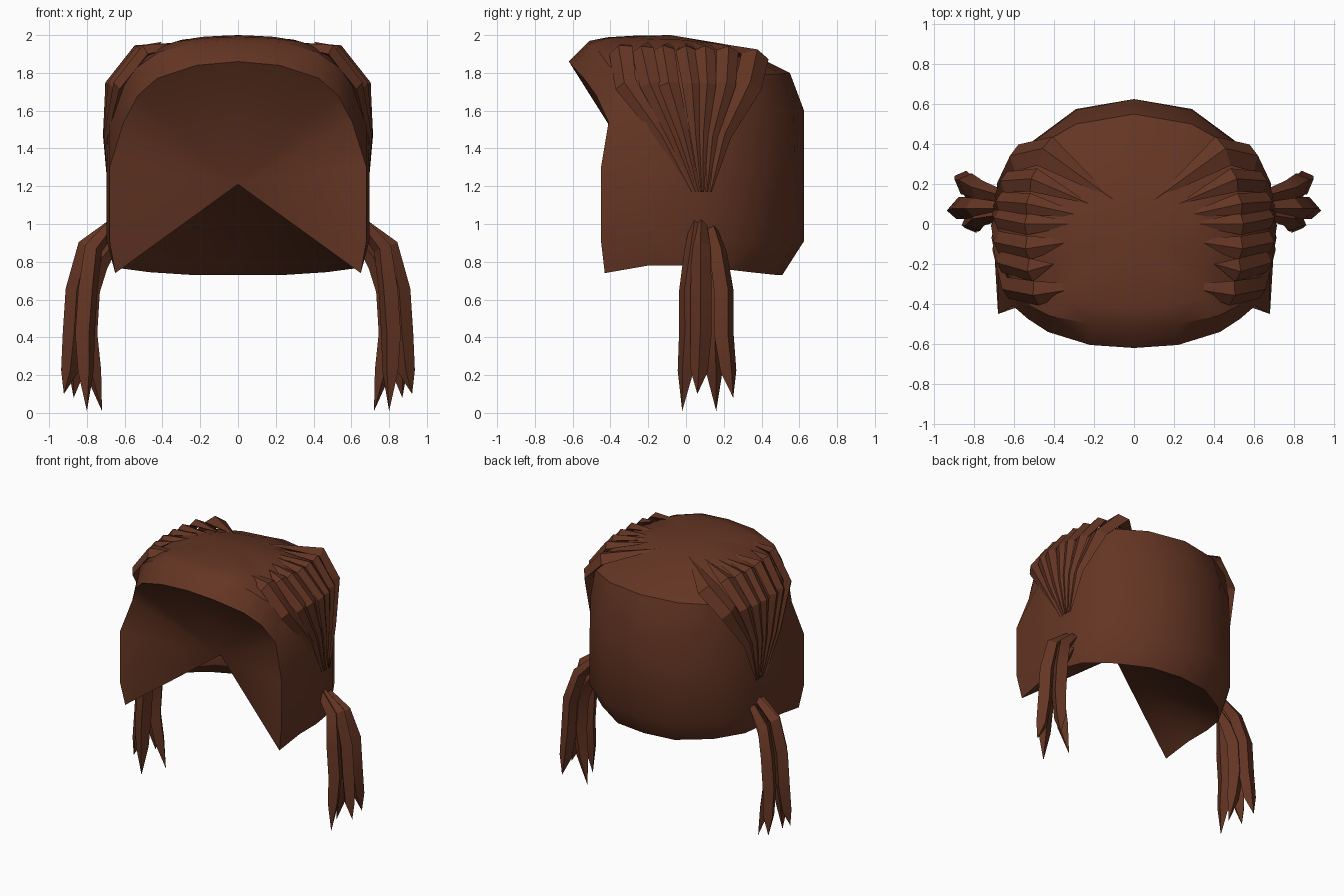
import bpy, bmesh, math
from mathutils import Vector

if "Cube" in bpy.data.objects:
    bpy.data.objects.remove(bpy.data.objects["Cube"])

brown = bpy.data.materials.new("dark_brown_hair")
brown.diffuse_color = (0.128, 0.036, 0.017, 1)
brown.use_nodes = True
brown.node_tree.nodes["Principled BSDF"].inputs["Base Color"].default_value = brown.diffuse_color


def finish(name, bm, angle=35):
    """Turn a right-hand half into a mirrored, shaded object."""
    bmesh.ops.remove_doubles(bm, verts=bm.verts, dist=0.0005)
    me = bpy.data.meshes.new(name)
    bm.to_mesh(me)
    bm.free()
    me.materials.append(brown)
    ob = bpy.data.objects.new(name, me)
    bpy.context.collection.objects.link(ob)
    mod = ob.modifiers.new("mirror", 'MIRROR')
    mod.merge_threshold = 0.001
    bpy.ops.object.select_all(action='DESELECT')
    ob.select_set(True)
    bpy.context.view_layer.objects.active = ob
    bpy.ops.object.shade_smooth_by_angle(angle=math.radians(angle))
    return ob


def loft(bm, rows):
    """Quads between consecutive rows of points."""
    vs = [[bm.verts.new(p) for p in r] for r in rows]
    for a, b in zip(vs, vs[1:]):
        for i in range(len(a) - 1):
            bm.faces.new((a[i], a[i + 1], b[i + 1], b[i]))


def lock(bm, path, widths, thick, hub):
    """Tapered diamond-section lock of hair, facing away from the hub."""
    pts = [Vector(p) for p in path]
    rows = []
    for i, p in enumerate(pts):
        t = (pts[min(i + 1, len(pts) - 1)] - pts[max(i - 1, 0)]).normalized()
        n = p - Vector(hub)
        n = (n - t * n.dot(t)).normalized()
        s = t.cross(n)
        w = widths[i]
        h = w * thick
        ring = [p + s * w, p + n * h, p - s * w, p - n * h]
        rows.append(ring + ring[:1])
    part = bmesh.new()
    loft(part, rows)
    bmesh.ops.remove_doubles(part, verts=part.verts, dist=0.0005)
    bmesh.ops.recalc_face_normals(part, faces=part.faces)
    me = bpy.data.meshes.new("tmp")
    part.to_mesh(me)
    part.free()
    bm.from_mesh(me)
    bpy.data.meshes.remove(me)


# Rim loop: front fringe, then round the side to the back
rim = [(0, -.62, 1.86), (.22, -.605, 1.84), (.43, -.54, 1.77), (.53, -.475, 1.68),
       (.605, -.41, 1.54), (.68, -.2, 1.55), (.69, 0, 1.55), (.65, .2, 1.57),
       (.53, .39, 1.6), (.29, .57, 1.6), (0, .625, 1.6)]
# Crown edge above it
crown = [(0, -.51, 1.97), (.22, -.5, 1.96), (.42, -.46, 1.91), (.52, -.41, 1.84),
         (.58, -.35, 1.79), (.64, -.19, 1.77), (.65, 0, 1.77), (.61, .2, 1.78),
         (.5, .38, 1.79), (.29, .5, 1.795), (0, .55, 1.8)]
# Wall plan from front edge to back centre
wall = [(.68, -.45), (.695, -.2), (.69, 0), (.655, .2), (.54, .39), (.29, .575), (0, .625)]
low = [(.65, -.43, .74), (.66, -.2, .78), (.66, 0, .78), (.62, .17, .765),
       (.47, .34, .745), (.24, .48, .73), (0, .51, .73)]
mid = [[(x, y, z) for x, y in wall] for z in (.91, 1.3)]
top = Vector((0, -.08, 2.0))


def inner(k, lift, drop):
    """Crown edge shrunk towards the top, flatter at the back."""
    out = []
    for x, y, z in crown:
        f = lift - drop * max(0, y)
        out.append((x * k, top.y + (y - top.y) * k, z + (top.z - z) * f))
    return out


# Outer shell: side and back walls, fringe band and domed top
bm = bmesh.new()
loft(bm, [low] + mid + [rim[4:]])
loft(bm, [rim, crown, inner(.78, .62, .5), inner(.45, .9, .25), inner(0, 1, 0)])
bmesh.ops.remove_doubles(bm, verts=bm.verts, dist=0.0005)
bmesh.ops.recalc_face_normals(bm, faces=bm.faces)
finish("hair_shell", bm)

# Hollow: face opening and underside both funnel to one point inside
bm = bmesh.new()
edge = rim[:5] + [mid[1][0], mid[0][0]] + low
apex = bm.verts.new((0, -.21, 1.21))
ev = [bm.verts.new(p) for p in edge]
for a, b in zip(ev, ev[1:]):
    bm.faces.new((b, a, apex))
finish("inner_hollow", bm, 50)

# Swept locks fanning from the tie up over the crown
# (base y, y at mid, y at shoulder, y at top, tip x, tip y, width)
fan = [(.03, -.13, -.32, -.345, .20, -.31, .06),
       (.05, -.07, -.19, -.23, .40, -.20, .055),
       (.065, -.01, -.09, -.12, .25, -.08, .055),
       (.08, .05, .03, .00, .26, .00, .05),
       (.09, .09, .11, .10, .21, .03, .05),
       (.11, .14, .21, .22, .22, .10, .055),
       (.13, .20, .33, .365, .10, .12, .075)]
bm = bmesh.new()
for y0, y1, y2, y3, tx, ty, w in fan:
    def hug(x, y):
        return x * (1 - (1.25 if y > 0 else .7) * y * y)
    path = [(.685, y0, 1.17), (hug(.70, y1), y1, 1.47), (hug(.68, y2), y2, 1.74),
            (hug(.535, y3), y3, 1.92 - .2 * max(0, y3 - .2)), (tx, ty, 1.965)]
    lock(bm, path, [.006, w * .55, w, w * 1.1, 0], .5, (0, 0, 1.2))
finish("swept_locks", bm, 20)

# Hanging side tails: four locks each
# (start y, z, bend x, y, z, body x, body y, tip x, tip y, tip z)
tails = [(.05, 1.0, .765, .04, .87, .81, .015, .80, -.02, .01),
         (.08, 1.0, .80, .08, .88, .872, .08, .922, .06, .10),
         (.14, .97, .775, .17, .85, .845, .20, .87, .25, .08),
         (.11, .89, .735, .12, .79, .80, .14, .72, .16, .01)]
bm = bmesh.new()
for y0, z0, bx, by, bz, mx, my, tx, ty, tz in tails:
    path = [(.66, y0, z0), (bx, by, bz), (mx - .015, my, .65),
            (mx, my, .42), (mx * .6 + tx * .4, (my + ty) / 2, .22), (tx, ty, tz)]
    lock(bm, path, [.03, .05, .056, .056, .045, 0], 1.0, (.6, .1, .4))
finish("side_tails", bm, 20)
